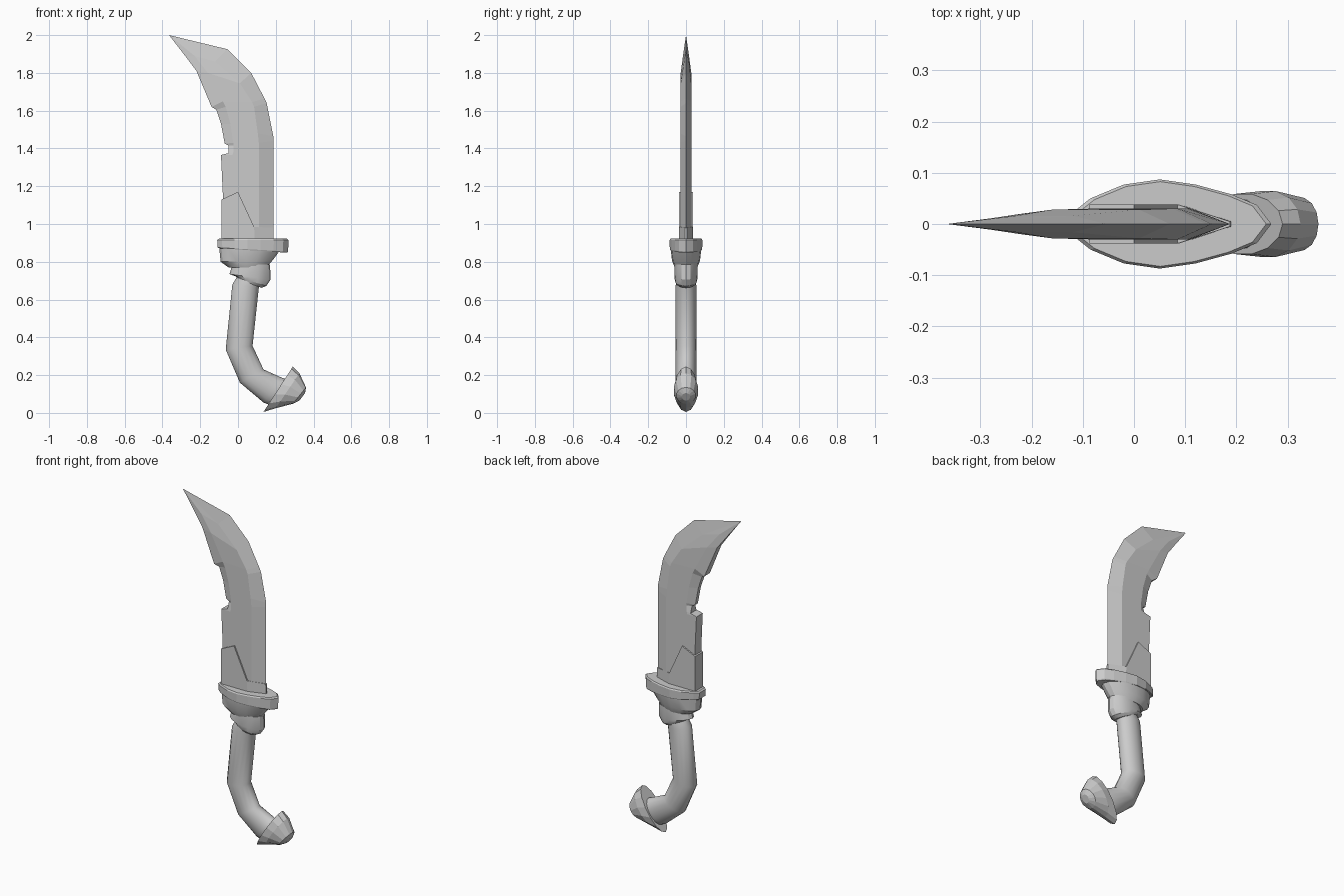
import bpy, bmesh, math


def build(name, groups, smooth=None):
    """Skin each group of equally sized vertex rings and cap both ends."""
    bm = bmesh.new()
    for rings in groups:
        rows = [[bm.verts.new(p) for p in ring] for ring in rings]
        n = len(rows[0])
        for a, b in zip(rows, rows[1:]):
            for i in range(n):
                j = (i + 1) % n
                bm.faces.new((a[i], a[j], b[j], b[i]))
        bm.faces.new(rows[0][::-1])
        bm.faces.new(rows[-1])
    bmesh.ops.remove_doubles(bm, verts=bm.verts, dist=0.0005)
    bmesh.ops.recalc_face_normals(bm, faces=bm.faces)
    me = bpy.data.meshes.new(name)
    bm.to_mesh(me)
    bm.free()
    ob = bpy.data.objects.new(name, me)
    bpy.context.collection.objects.link(ob)
    if smooth:
        bpy.ops.object.select_all(action='DESELECT')
        ob.select_set(True)
        bpy.context.view_layer.objects.active = ob
        bpy.ops.object.shade_smooth_by_angle(angle=math.radians(smooth))
    return ob


def oval(x0, z0, x1, z1, w, n=16):
    """Elliptical ring spanning two silhouette points, half width w in y."""
    ring = []
    for i in range(n):
        a = 2 * math.pi * i / n
        t = 0.5 - 0.5 * math.cos(a)
        ring.append((x0 + (x1 - x0) * t, w * math.sin(a), z0 + (z1 - z0) * t))
    return ring


def ovals(name, data, smooth=None, n=16):
    return build(name, [[oval(*d, n=n) for d in data]], smooth)


# Blade: rows of inner edge, inner bevel, outer bevel, cutting edge, then half thicknesses
rows = [
    ((-.08, .90), (-.03, .90), (.11, .90), (.187, .90), .03, .03),
    ((-.08, 1.15), (-.03, 1.15), (.11, 1.15), (.187, 1.15), .03, .03),
    ((-.09, 1.365), (-.03, 1.365), (.11, 1.37), (.187, 1.37), .03, .03),
    ((-.05, 1.375), (-.025, 1.38), (.11, 1.385), (.187, 1.39), .028, .03),
    ((-.05, 1.415), (-.025, 1.415), (.11, 1.42), (.187, 1.43), .014, .03),
    ((-.07, 1.425), (-.025, 1.43), (.11, 1.43), (.187, 1.44), .012, .03),
    ((-.09, 1.53), (-.04, 1.53), (.105, 1.48), (.187, 1.465), .012, .03),
    ((-.115, 1.605), (-.065, 1.62), (.085, 1.62), (.152, 1.64), .014, .03),
    ((-.14, 1.62), (-.08, 1.65), (.075, 1.645), (.14, 1.665), .026, .03),
    ((-.22, 1.81), (-.16, 1.80), (.01, 1.745), (.07, 1.80), .02, .028),
    ((-.28, 1.89), (-.23, 1.89), (-.12, 1.86), (-.055, 1.925), .011, .016),
    ((-.365, 2.0),) * 4 + (0, 0),
]
rings = []
for a, b, c, d, ya, yb in rows:
    half = [(a, ya), (b, yb), (c, yb)]
    rings.append([(p[0], -y, p[1]) for p, y in half] + [(d[0], 0, d[1])]
                 + [(p[0], y, p[1]) for p, y in half[::-1]])
build("blade", [rings])

# Cover plate at the blade root: main panel plus wedge following the edge bevel
panel = [(-.087, .90, .038), (.09, .90, .038), (.085, .985, .038), (0, 1.17, .038), (-.087, 1.13, .038)]
wedge = [(.09, .90, .038), (.19, .90, .005), (.187, .98, .005), (.085, .985, .038)]
build("blade_root_plate", [[[(x, s * y, z) for x, z, y in poly] for s in (-1, 1)]
                           for poly in (panel, wedge)])

# Guard flange: egg-shaped plate with a beak on the cutting side
half = [(-.11, .03), (-.085, .05), (-.02, .077), (.05, .087), (.12, .077), (.19, .058), (.24, .037)]
outline = half + [(.268, 0)] + [(x, -y) for x, y in half[::-1]]


def flange(s, z_left, z_right):
    return [(.07 + (x - .07) * s, y * s, z_left + (z_right - z_left) * (x + .11) / .378)
            for x, y in outline]


build("guard_flange", [[flange(.96, .872, .848), flange(.985, .875, .855),
                        flange(1, .915, .915), flange(.95, .922, .922)]])

# Guard bowl
ovals("guard_bowl", [(-.05, .77, .15, .77, .06), (-.092, .80, .185, .81, .074),
                     (-.10, .88, .215, .85, .081)], 25)

# Collar between guard and grip
ovals("collar", [(-.03, .785, .17, .785, .06), (-.045, .735, .172, .705, .062),
                 (-.01, .722, .15, .672, .058), (-.005, .71, .125, .662, .05)], 25)

# Curved grip
ovals("grip", [(0, .73, .12, .69, .05), (-.03, .68, .11, .66, .055), (-.065, .335, .077, .355, .056),
               (.01, .16, .135, .23, .055), (.135, .055, .235, .185, .053), (.16, .045, .25, .18, .05)], 40)

# Flared pommel
ovals("pommel", [(.135, .005, .29, .245, .06), (.20, .025, .325, .21, .066),
                 (.29, .048, .36, .135, .052), (.325, .065, .355, .105, .022)], n=14)
